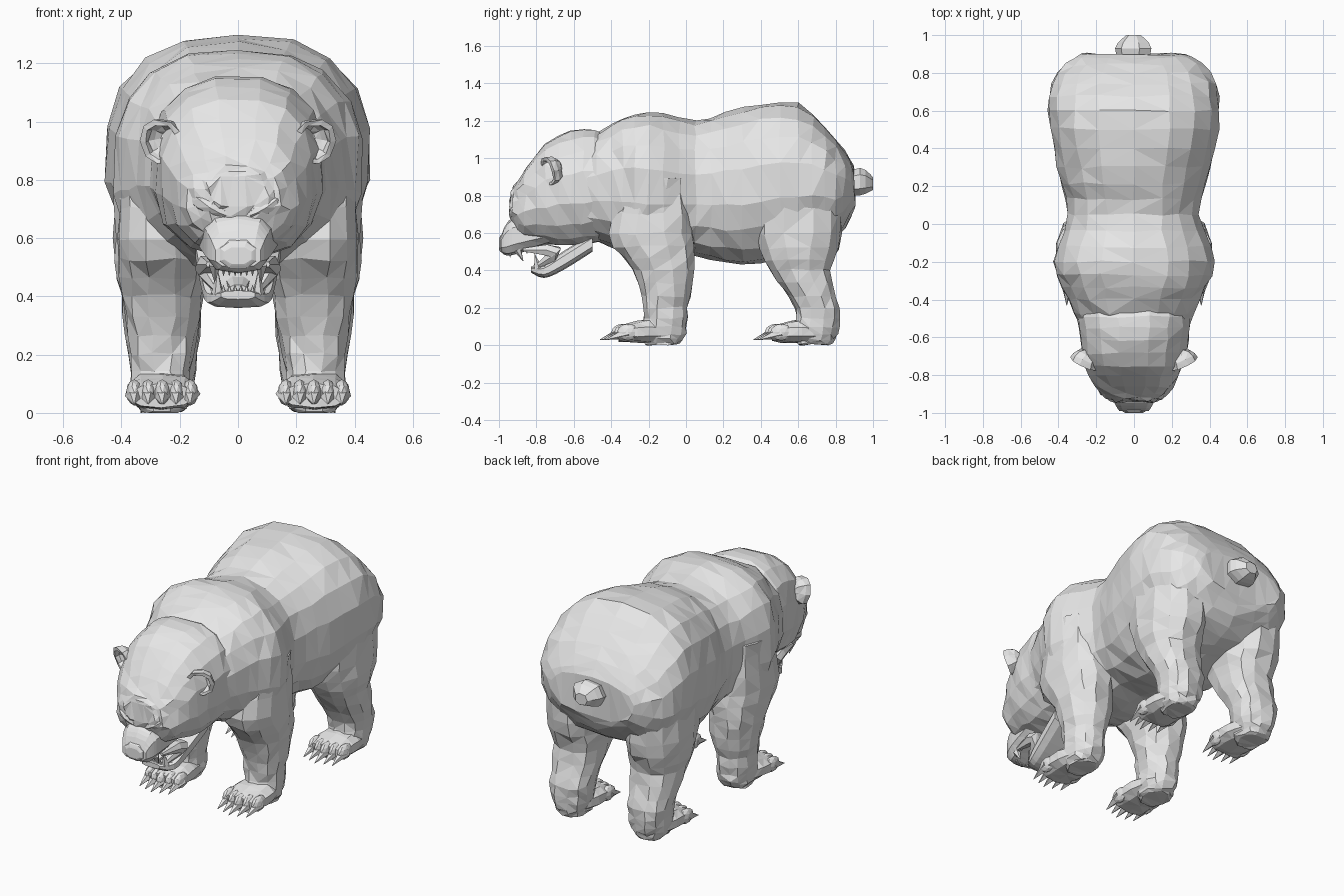
import bpy
import bmesh
import math
import random
from mathutils import Matrix, Vector

random.seed(4)
default_cube = bpy.data.objects.get("Cube")
if default_cube:
    bpy.data.objects.remove(default_cube)

grey = bpy.data.materials.new("plain_grey")
grey.use_nodes = True
grey.diffuse_color = (0.8, 0.8, 0.8, 1)
grey.node_tree.nodes["Principled BSDF"].inputs["Base Color"].default_value = grey.diffuse_color


def finish(name, bm, mirror):
    """Turn the mesh into a grey object, mirrored across x if asked."""
    bmesh.ops.recalc_face_normals(bm, faces=bm.faces)
    bmesh.ops.triangulate(bm, faces=bm.faces, quad_method='SHORT_EDGE')
    mesh = bpy.data.meshes.new(name)
    bm.to_mesh(mesh)
    bm.free()
    mesh.materials.append(grey)
    part = bpy.data.objects.new(name, mesh)
    bpy.context.collection.objects.link(part)
    if mirror:
        modifier = part.modifiers.new("other_side", 'MIRROR')
        modifier.use_mirror_merge = False


def smooth(keys, steps=3):
    """Insert in-between sections on a spline through the key sections."""
    keys = [Vector(key) for key in keys]
    padded = [keys[0]] + keys + [keys[-1]]
    result = []
    for before, start, end, after in zip(padded, padded[1:], padded[2:], padded[3:]):
        for step in range(steps):
            t = step / steps
            bend = (end - before) * t * (1 - t) ** 2 - (after - start) * t * t * (1 - t)
            blend = t * t * (3 - 2 * t)
            result.append(start.lerp(end, blend) + bend / 2)
    return result + [keys[-1]]


def outline(sides, power=2.4):
    """Points of a slightly squared circle with radius one."""
    points = []
    for i in range(sides):
        angle = math.tau * (i + 0.5) / sides
        c, s = math.cos(angle), math.sin(angle)
        points.append((math.copysign(abs(c) ** (2 / power), c),
                       math.copysign(abs(s) ** (2 / power), s)))
    return points


def loft(name, rings, jitter=0, mirror=False):
    """Skin a list of rings, close both ends and roughen the facets."""
    bm = bmesh.new()
    loops = []
    for ring in rings:
        loop = []
        for point in ring:
            noise = Vector([random.uniform(-jitter, jitter) for axis in "xyz"])
            moved = Vector(point) + noise
            moved.z = max(moved.z, 0)
            loop.append(bm.verts.new(moved))
        loops.append(loop)
    for lower, upper in zip(loops, loops[1:]):
        for i in range(len(lower)):
            bm.faces.new((lower[i - 1], lower[i], upper[i], upper[i - 1]))
    bm.faces.new(loops[0])
    bm.faces.new(loops[-1])
    finish(name, bm, mirror)


def along_y(name, keys, sides=10, jitter=0, x=0, mirror=False, power=2.4):
    """Keys are y, top, bottom and half width."""
    rings = [[(x + u * width, y, (top + bottom + v * (top - bottom)) / 2)
              for u, v in outline(sides, power)] for y, top, bottom, width in smooth(keys)]
    loft(name, rings, jitter, mirror)


def leg(name, keys):
    """Keys are z, half width, middle y and half depth."""
    rings = [[(leg_x + u * width, y + v * depth, z) for u, v in outline(12)]
             for z, width, y, depth in smooth(keys)]
    loft(name, rings, roughness, True)


def tube(name, keys):
    """A mirrored strand; keys are x, y, z and radius."""
    sections = smooth(keys)
    centres = [section.xyz for section in sections]
    rings = []
    for i, centre in enumerate(centres):
        ahead = centres[min(i + 1, len(centres) - 1)]
        behind = centres[max(i - 1, 0)]
        direction = (ahead - behind).normalized()
        side = direction.cross(Vector((1, 0, 0))).normalized()
        up = side.cross(direction)
        rings.append([centre + (side * u + up * v) * sections[i].w for u, v in outline(6)])
    loft(name, rings, mirror=True)


def spike(name, base, offset, radius):
    """A mirrored pointed tooth or claw."""
    offset = Vector(offset)
    side = offset.orthogonal().normalized()
    up = offset.normalized().cross(side)
    rings = [[Vector(base) + offset * t + (side * u + up * v) * radius * (1.05 - t)
              for u, v in outline(5)] for t in (0, 0.5, 1)]
    loft(name, rings, mirror=True)


def blob(name, place, size):
    """A mirrored faceted ellipsoid."""
    bm = bmesh.new()
    matrix = Matrix.Translation(place) @ Matrix.Diagonal(size).to_4x4()
    bmesh.ops.create_icosphere(bm, subdivisions=2, radius=1, matrix=matrix)
    finish(name, bm, True)


roughness = 0.008
leg_x = 0.26

# Torso, from the neck to the rump
along_y("torso", [(-.6, 1.05, .6, .26), (-.4, 1.19, .52, .35), (-.2, 1.25, .45, .43),
                  (.05, 1.2, .47, .35), (.3, 1.27, .43, .41), (.6, 1.29, .49, .46),
                  (.8, 1.11, .58, .41), (.9, .96, .72, .28)], 18, roughness)
along_y("tail", [(.8, .9, .8, .06), (.93, .95, .8, .1), (1, .9, .83, .04)], 7)

# Head and muzzle
along_y("head", [(-.4, 1.12, .57, .3), (-.55, 1.16, .53, .3), (-.75, 1.08, .54, .26),
                 (-.9, .88, .6, .18), (-.94, .82, .7, .1)], 16, roughness)
along_y("muzzle", [(-.7, .7, .55, .15), (-.9, .69, .49, .12), (-.96, .65, .48, .1),
                   (-.99, .58, .5, .08)], power=3)
along_y("nose", [(-.9, .6, .5, .05), (-.98, .6, .49, .07), (-1, .57, .51, .05)], 8)

# Open mouth
along_y("lower_jaw", [(-.5, .6, .5, .15), (-.66, .5, .4, .13), (-.76, .43, .36, .11),
                      (-.83, .42, .39, .06)], power=3)
along_y("tongue", [(-.6, .5, .45, .06), (-.8, .44, .41, .03)], 8)
tube("lip", [(.1, -.87, .51, .01), (.11, -.7, .5, .04), (.07, -.8, .42, .01)])
spike("upper_fang", (.08, -.9, .51), (0, .03, -.06), .02)
spike("lower_fang", (.07, -.79, .41), (0, -.02, .08), .02)
for i in range(3):
    across, back = .01 + i * .02, i * .04
    spike("upper_incisor", (across, -.94, .5), (0, 0, -.03), .01)
    spike("lower_incisor", (across, -.81, .41), (0, 0, .03), .01)
    spike("upper_molar", (.09, back - .85, .52), (0, 0, -.03), .015)
    spike("lower_molar", (.08, back - .76, .42), (0, 0, .03), .015)

# Eyes under frowning brows
blob("eye", (.125, -.89, .69), (.03, .025, .02))
tube("brow", [(.04, -.93, .68, .01), (.12, -.91, .72, .03), (.2, -.83, .77, .01)])

# Ears, cupped bowls facing forward and outward
ear_centre = Vector((.265, -.74, .93))
facing = Vector((.4, -.85, -.2)).normalized()
sideways = facing.cross(Vector((0, 0, 1))).normalized()
upward = sideways.cross(facing)
ear_rings = []
for radius, turns in ((.08, (1, 2, 3, 4)), (.06, (4, 3, 2, 1))):
    for turn in turns:
        angle = turn * math.pi / 8
        middle = ear_centre - facing * radius * math.cos(angle)
        reach = radius * math.sin(angle)
        ear_rings.append([middle + (sideways * u + upward * v) * reach
                          for u, v in outline(9)])
loft("ear", ear_rings, roughness / 2, True)

# Legs
leg("front_leg", [(.9, .15, -.15, .15), (.6, .155, -.19, .23), (.4, .14, -.12, .165),
                  (.2, .105, -.11, .12), (.06, .1, -.12, .12), (0, .07, -.13, .08)])
leg("hind_leg", [(1, .16, .6, .2), (.6, .17, .6, .235), (.4, .145, .61, .165),
                 (.2, .12, .7, .12), (.06, .1, .69, .12), (0, .07, .69, .08)])

# Paws, each with a fan of five clawed toes
for label, heel in (("front", 0), ("hind", .82)):
    along_y(label + "_paw", [(heel - .05, .1, .02, .07), (heel - .2, .14, .01, .12),
                             (heel - .36, .1, .02, .11)],
            jitter=roughness / 2, x=leg_x, mirror=True)
    for i in range(-2, 3):
        toe = Vector((leg_x + i * .048, heel - .34 + abs(i) * .015, .07))
        blob(label + "_toe", toe, (.028, .06, .045))
        spike(label + "_claw", toe, (0, -.12, -.04), .032)
